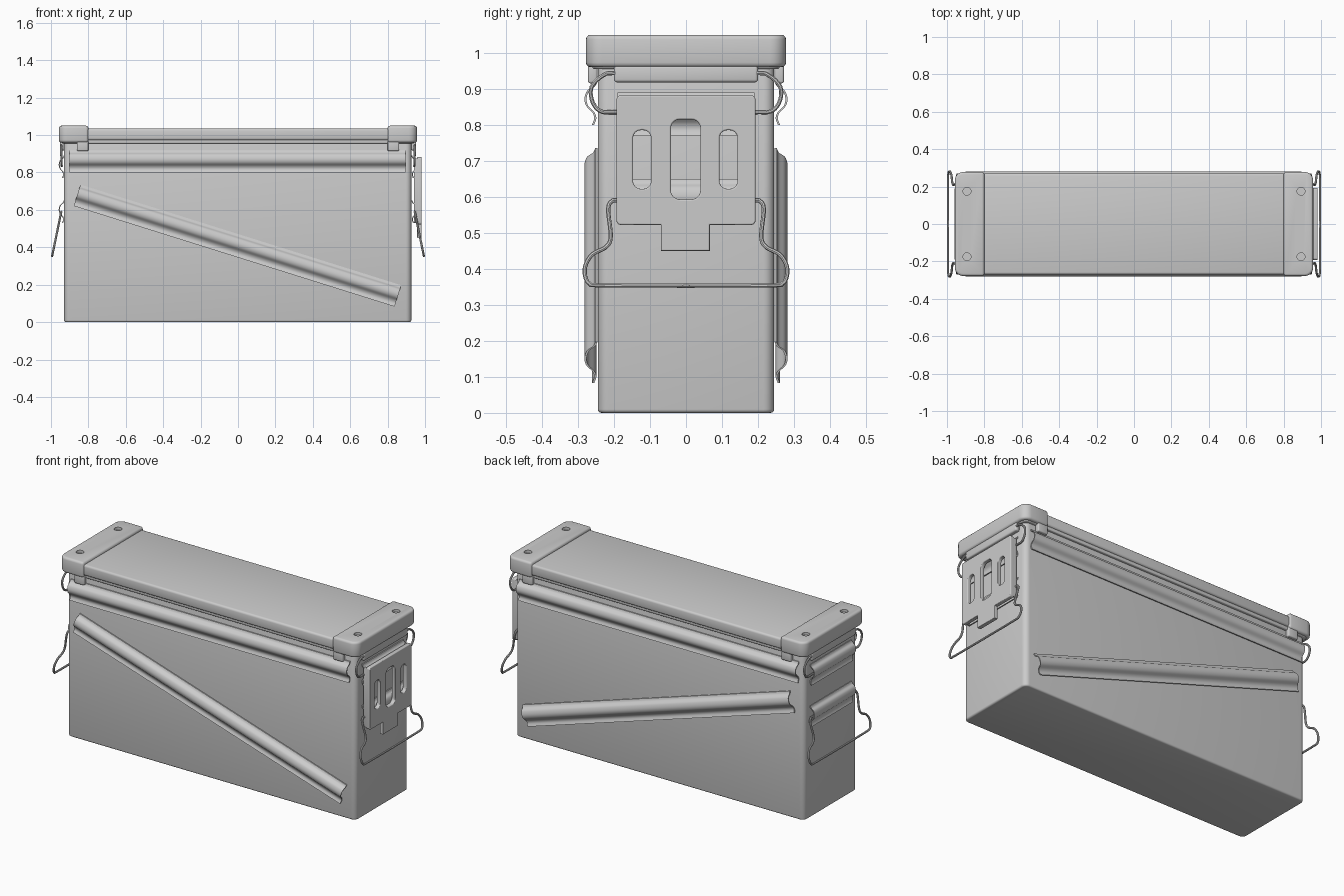
import bpy, bmesh, math
from mathutils import Matrix, Vector

if "Cube" in bpy.data.objects:
    bpy.data.objects.remove(bpy.data.objects["Cube"])


def finish(ob, bevel=0, segs=3, angle=35):
    bpy.ops.object.select_all(action='DESELECT')
    ob.select_set(True)
    bpy.context.view_layer.objects.active = ob
    if bevel:
        m = ob.modifiers.new("bevel", 'BEVEL')
        m.width, m.segments, m.limit_method, m.angle_limit = bevel, segs, 'ANGLE', math.radians(40)
        bpy.ops.object.modifier_apply(modifier=m.name)
    bpy.ops.object.shade_smooth_by_angle(angle=math.radians(angle))
    return ob


def mesh_object(name, verts, faces):
    me = bpy.data.meshes.new(name)
    me.from_pydata(verts, [], faces)
    bm = bmesh.new()
    bm.from_mesh(me)
    bmesh.ops.recalc_face_normals(bm, faces=bm.faces)
    bm.to_mesh(me)
    bm.free()
    ob = bpy.data.objects.new(name, me)
    bpy.context.collection.objects.link(ob)
    return ob


def rounded(x0, x1, y0, y1, radii, n=6):
    """Rectangle outline, radii for corners (x1,y1), (x0,y1), (x0,y0), (x1,y0)."""
    pts = []
    corners = [(x1, y1, -1, -1), (x0, y1, 1, -1), (x0, y0, 1, 1), (x1, y0, -1, 1)]
    for i, ((cx, cy, sx, sy), r) in enumerate(zip(corners, radii)):
        if r == 0:
            pts.append((cx, cy))
            continue
        for k in range(n + 1):
            a = math.pi / 2 * (i + k / n)
            pts.append((cx + sx * r + r * math.cos(a), cy + sy * r + r * math.sin(a)))
    return pts


def prism(name, outline, z0, z1, bevel=0, segs=3):
    n = len(outline)
    verts = [(x, y, z) for z in (z0, z1) for x, y in outline]
    faces = [tuple(range(n)), tuple(range(n, 2 * n))]
    faces += [(i, (i + 1) % n, (i + 1) % n + n, i + n) for i in range(n)]
    return finish(mesh_object(name, verts, faces), bevel, segs)


def box(name, x, y, z, bevel=0):
    return prism(name, rounded(*x, *y, (0, 0, 0, 0)), *z, bevel)


def smooth(pts, n=6, closed=False):
    """Catmull-Rom samples through the points."""
    pts = [Vector(p) for p in pts]
    c, out = len(pts), []
    for i in range(c if closed else c - 1):
        get = (lambda k: pts[k % c]) if closed else (lambda k: pts[max(0, min(c - 1, k))])
        a, b, d, e = get(i - 1), get(i), get(i + 1), get(i + 2)
        for k in range(n):
            t = k / n
            out.append(0.5 * (2 * b + (d - a) * t + (2 * a - 5 * b + 4 * d - e) * t * t
                              + (3 * b - a - 3 * d + e) * t ** 3))
    return out if closed else out + [pts[-1]]


RIB = [(0.06, 0.006), (0.047, 0.012), (0.034, 0.029), (0.012, 0.036), (-0.008, 0.031),
       (-0.026, 0.014), (-0.042, 0.009), (-0.06, 0.015)]


def rib(name, start, end, normal, depth=1.0):
    """Pressed sheet rib swept from start to end, bulging along normal."""
    s, e, nrm = Vector(start), Vector(end), Vector(normal)
    up = (e - s).cross(nrm).normalized()
    if up.z < 0:
        up = -up
    prof = smooth(RIB, 5)
    inner = [(v, d * depth - 0.006) for v, d in prof]
    loop = [(v, d * depth) for v, d in prof] + inner[::-1]
    n, m = len(loop), len(prof)
    verts = [p + up * v + nrm * d for p in (s, e) for v, d in loop]
    faces = [(i, (i + 1) % n, (i + 1) % n + n, i + n) for i in range(n)]
    for o in (0, n):
        faces += [(o + i, o + i + 1, o + n - 2 - i, o + n - 1 - i) for i in range(m - 1)]
    return finish(mesh_object(name, verts, faces), angle=50)


def curve_mesh(name, splines, **settings):
    cu = bpy.data.curves.new(name, 'CURVE')
    for k, v in settings.items():
        setattr(cu, k, v)
    for pts in splines:
        sp = cu.splines.new('POLY')
        sp.points.add(len(pts) - 1)
        for p, q in zip(sp.points, pts):
            p.co = (*q, 0, 1) if len(q) == 2 else (*q, 1)
        sp.use_cyclic_u = True
    ob = bpy.data.objects.new(name, cu)
    bpy.context.collection.objects.link(ob)
    bpy.ops.object.select_all(action='DESELECT')
    ob.select_set(True)
    bpy.context.view_layer.objects.active = ob
    bpy.ops.object.convert(target='MESH')
    return finish(bpy.context.view_layer.objects.active)


def wire(name, half, side):
    """Closed wire from its +y half, mirrored in y."""
    pts = half + [(x, -y, z) for x, y, z in reversed(half)]
    pts = [(side * p.x, p.y, p.z) for p in smooth(pts, 6, True)]
    return curve_mesh(name, [pts], dimensions='3D', bevel_depth=0.006, bevel_resolution=2)


# Body and lid
prism("body", rounded(-0.93, 0.927, -0.245, 0.245, (0.03,) * 4), 0, 0.965, 0.01)
prism("lid_lip", rounded(-0.94, 0.94, -0.26, 0.26, (0.03,) * 4), 0.955, 0.985, 0.005)
box("lid", (-0.83, 0.83), (-0.27, 0.27), (0.972, 1.035), 0.012)

# Side ribs on front and back
for s, label in ((-1, "front"), (1, "back")):
    rib(label + "_top_rib", (-0.9, s * 0.246, 0.86), (0.895, s * 0.246, 0.86), (0, s, 0))
    rib(label + "_diagonal_rib", (-0.86, s * 0.246, 0.678), (0.855, s * 0.246, 0.14), (0, s, 0))

# Both ends: lid caps, tabs, ribs and wires
for s, label in ((-1, "left"), (1, "right")):
    x0, x1 = sorted((s * 0.80, s * 0.958))
    r = 0.045
    cap = prism(label + "_lid_cap",
                rounded(x0, x1, -0.278, 0.278, (r, 0, 0, r) if s > 0 else (0, r, r, 0)),
                0.96, 1.05, 0.013)
    # Rivet dimples in the cap
    for y in (-0.175, 0.175):
        bpy.ops.mesh.primitive_cylinder_add(vertices=24, radius=0.021, depth=0.04,
                                            location=(s * 0.893, y, 1.055))
        cutter = bpy.context.object
        cutter.hide_render = True
        m = cap.modifiers.new("dimple", 'BOOLEAN')
        m.object, m.operation = cutter, 'DIFFERENCE'
        bpy.context.view_layer.objects.active = cap
        bpy.ops.object.modifier_apply(modifier=m.name)
        bpy.data.objects.remove(cutter)
    finish(cap)
    for t in (-1, 1):
        box(label + "_cap_tab", sorted((s * 0.80, s * 0.862)),
            sorted((t * 0.246, t * 0.272)), (0.915, 0.97), 0.006)
    box(label + "_cap_hook", sorted((s * 0.925, s * 0.952)), (-0.2, 0.2), (0.918, 0.965), 0.008)
    for z, part in ((0.83, "upper"), (0.59, "lower")):
        rib(f"{label}_{part}_end_rib", (s * 0.928, -0.19, z), (s * 0.928, 0.19, z), (s, 0, 0), 0.85)
    wire(label + "_latch_wire",
         [(0.945, 0.0, 0.945), (0.945, 0.19, 0.944), (0.945, 0.23, 0.937), (0.945, 0.262, 0.905),
          (0.944, 0.26, 0.865), (0.943, 0.237, 0.838), (0.942, 0.19, 0.835), (0.942, 0.0, 0.835)], s)
    bail = [(0, 0.59), (0.18, 0.59), (0.205, 0.588), (0.216, 0.565), (0.209, 0.49), (0.222, 0.461),
            (0.26, 0.44), (0.279, 0.41), (0.28, 0.38), (0.268, 0.359), (0.235, 0.354), (0, 0.353)]
    wire(label + "_carry_bail", [(0.945 + (0.59 - z) * 0.206, y, z) for y, z in bail], s)

# Slotted latch plate on the right end
outline = rounded(-0.193, 0.193, 0.522, 0.882, (0.012, 0.012, 0.012, 0.012), 4)
k = 10  # the tab goes between the two bottom corners
outline[15:15] = [(-0.07, 0.522), (-0.07, 0.45), (0.066, 0.45), (0.066, 0.522)]
slots = [rounded(-0.042, 0.04, 0.593, 0.815, (0.025,) * 4)]
slots += [rounded(c - 0.025, c + 0.025, 0.622, 0.785, (0.022,) * 4) for c in (-0.122, 0.118)]
plate = curve_mesh("latch_plate", [outline] + slots, dimensions='2D', fill_mode='BOTH',
                   extrude=0.008, bevel_depth=0.004, bevel_resolution=2, offset=-0.004)
plate.matrix_world = Matrix(((0, 0, 1, 0.97), (1, 0, 0, 0), (0, 1, 0, 0), (0, 0, 0, 1)))
for t in (-1, 1):
    box("latch_plate_flange", (0.94, 0.972), sorted((t * 0.178, t * 0.192)), (0.53, 0.875), 0.004)
